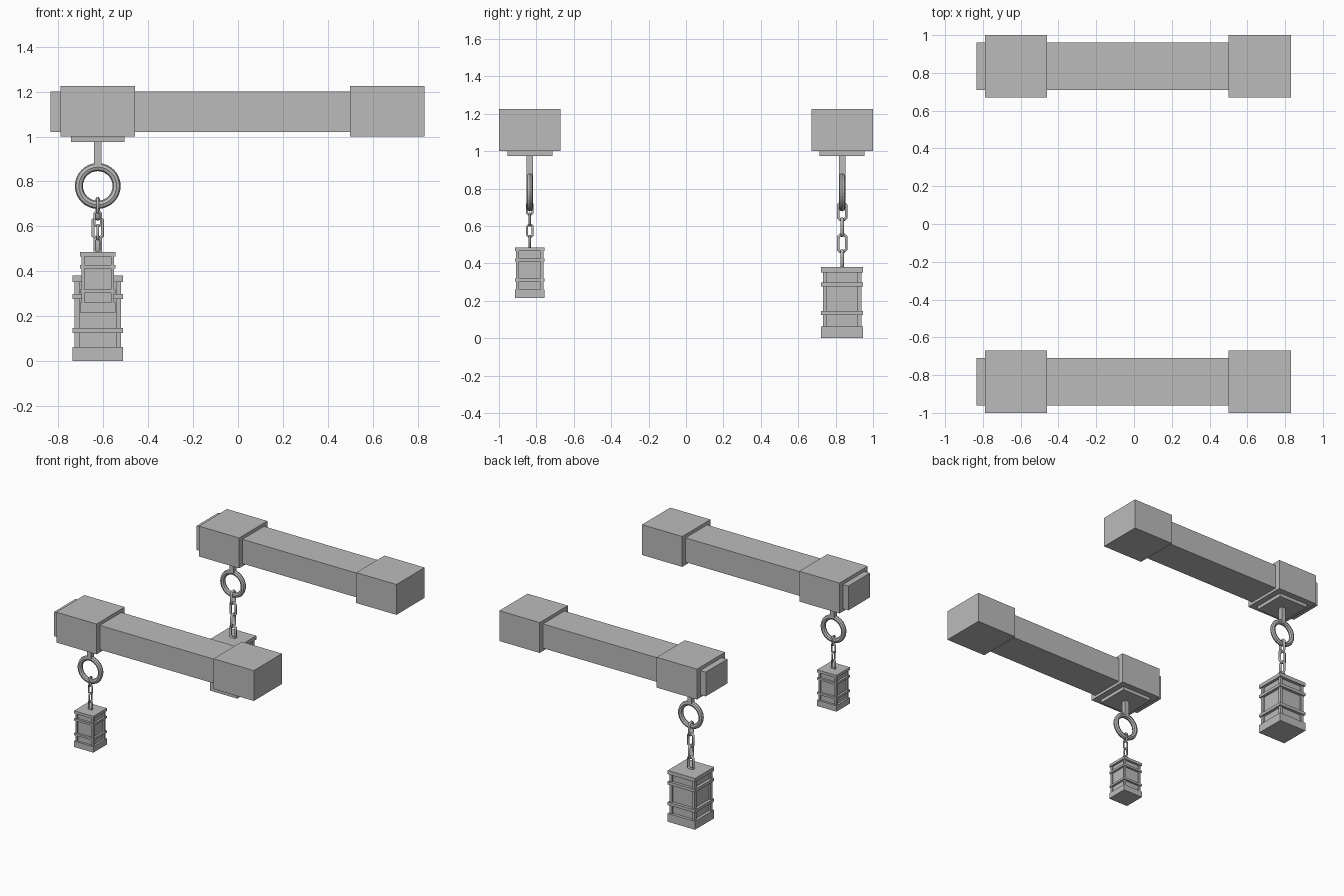
import bpy
import math
from mathutils import Vector

cube = bpy.data.objects.get("Cube")
if cube:
    bpy.data.objects.remove(cube, do_unlink=True)

grey = bpy.data.materials.new("plain grey")
grey.use_nodes = True
grey.diffuse_color = (0.5, 0.5, 0.5, 1)
grey.node_tree.nodes["Principled BSDF"].inputs["Base Color"].default_value = (0.5, 0.5, 0.5, 1)

HANG_X = -0.625


def finish(obj, name):
    obj.name = name
    obj.data.materials.append(grey)
    return obj


def box(name, low, high):
    low, high = Vector(low), Vector(high)
    bpy.ops.mesh.primitive_cube_add(size=1, location=(low + high) / 2)
    obj = bpy.context.object
    obj.scale = high - low
    bpy.ops.object.transform_apply(location=False, rotation=False, scale=True)
    return finish(obj, name)


def column(name, x, y, half, bottom, top):
    return box(name, (x - half, y - half, bottom), (x + half, y + half, top))


def chain_link(name, centre, width, height, wire, turned):
    # Long ring with chamfered corners, swept as a round wire
    w, h = width / 2 - wire, height / 2 - wire
    c = w * 0.55
    quarter = [(w, h - c), (w - c, h)]
    points = quarter + [(-a, b) for a, b in reversed(quarter)]
    points += [(-a, -b) for a, b in points]
    curve = bpy.data.curves.new(name, "CURVE")
    curve.dimensions = "3D"
    curve.bevel_depth = wire
    curve.bevel_resolution = 1
    spline = curve.splines.new("POLY")
    spline.points.add(len(points) - 1)
    for p, (a, b) in zip(spline.points, points):
        p.co = (0, a, b, 1) if turned else (a, 0, b, 1)
    spline.use_cyclic_u = True
    obj = bpy.data.objects.new(name, curve)
    obj.location = centre
    bpy.context.collection.objects.link(obj)
    bpy.ops.object.select_all(action="DESELECT")
    obj.select_set(True)
    bpy.context.view_layer.objects.active = obj
    bpy.ops.object.convert(target="MESH")
    finish(bpy.context.object, name)


def lantern(side, y, bottom, s):
    def part(name, half, low, high):
        column(f"{side}_lantern_{name}", HANG_X, y, half * s, bottom + low * s, bottom + high * s)

    part("base", 0.112, 0, 0.062)
    part("core", 0.09, 0.05, 0.36)
    part("cap", 0.112, 0.352, 0.38)
    for name, z in (("lower_band", 0.135), ("upper_band", 0.287)):
        part(name, 0.112, z - 0.011, z + 0.011)
    # Corner posts frame the recessed panels
    for sx in (-1, 1):
        for sy in (-1, 1):
            column(f"{side}_lantern_post", HANG_X + sx * 0.0925 * s, y + sy * 0.0925 * s,
                   0.0105 * s, bottom + 0.05 * s, bottom + 0.36 * s)


def hanging_beam(side, y, lantern_bottom, s):
    # Beam with a heavy block near each end
    box(f"{side}_beam", (-0.835, y - 0.126, 1.02), (0.8, y + 0.126, 1.2))
    for name, x0, x1 in (("right_block", -0.79, -0.46), ("left_block", 0.5, 0.83)):
        box(f"{side}_{name}", (x0, y - 0.165, 1.0), (x1, y + 0.165, 1.225))

    # Mounting plate, peg and ring
    column(f"{side}_plate", HANG_X, y, 0.12, 0.975, 1.005)
    column(f"{side}_peg", HANG_X, y, 0.017, 0.865, 0.98)
    bpy.ops.mesh.primitive_torus_add(
        major_segments=32, minor_segments=8, major_radius=0.084, minor_radius=0.018,
        location=(HANG_X, y, 0.78), rotation=(math.pi / 2, 0, 0))
    finish(bpy.context.object, f"{side}_ring")

    # Chain of four links from the ring to the cap
    top = lantern_bottom + 0.38 * s
    first, last = 0.73 - 0.052 * s, top + 0.043 * s
    for i in range(4):
        z = first + (last - first) * i / 3
        chain_link(f"{side}_chain_link", (HANG_X, y, z), 0.06 * s, 0.108 * s, 0.009 * s, i % 2 == 0)

    lantern(side, y, lantern_bottom, s)


hanging_beam("front", -0.835, 0.216, 0.707)
hanging_beam("back", 0.835, 0.0, 1.0)
